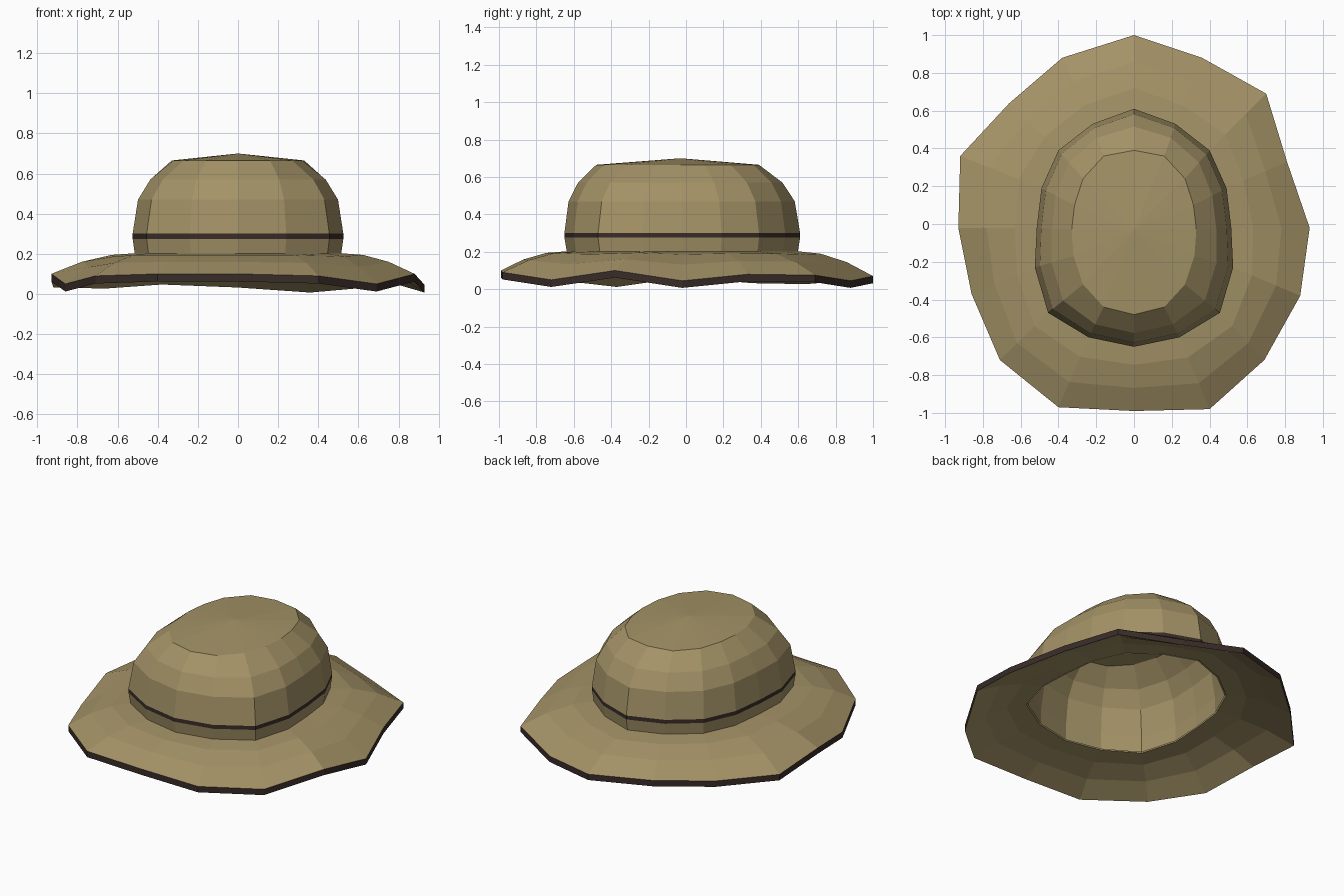
import bpy
import bmesh
from mathutils import Vector

cube = bpy.data.objects.get("Cube")
if cube:
    bpy.data.objects.remove(cube)


def make_material(name, colour):
    mat = bpy.data.materials.new(name)
    mat.use_nodes = True
    mat.diffuse_color = (*colour, 1)
    bsdf = next(n for n in mat.node_tree.nodes if n.type == 'BSDF_PRINCIPLED')
    bsdf.inputs["Base Color"].default_value = (*colour, 1)
    bsdf.inputs["Roughness"].default_value = 0.9
    return mat


tan = make_material("tan felt", (0.37, 0.29, 0.135))
brown = make_material("dark brown trim", (0.04, 0.025, 0.021))


def mirrored(half):
    """Complete a half outline, given from back to front, across x = 0."""
    return half + [(-x, y) for x, y in half[-2:0:-1]]


def blend(a, b, t):
    return [Vector(p).lerp(Vector(q), t) for p, q in zip(a, b)]


def at_height(outline, z, scale=1.0):
    return [Vector((p[0] * scale, p[1] * scale, z)) for p in outline]


def loft(name, rings, dark_rows=(), tips=None, closed=False):
    """Skin a row of rings; tips are apex points closing the first and last ring."""
    bm = bmesh.new()
    loops = [[bm.verts.new(p) for p in ring] for ring in rings]
    pairs = list(zip(loops, loops[1:]))
    if closed:
        pairs.append((loops[-1], loops[0]))
    count = len(loops[0])
    for row, (a, b) in enumerate(pairs):
        for i in range(count):
            j = (i + 1) % count
            face = bm.faces.new((a[i], a[j], b[j], b[i]))
            face.material_index = 1 if row in dark_rows else 0
    if tips:
        for loop, tip in zip((loops[0], loops[-1]), tips):
            apex = bm.verts.new(tip)
            for i in range(count):
                bm.faces.new((loop[i], loop[(i + 1) % count], apex))
    bmesh.ops.recalc_face_normals(bm, faces=bm.faces)
    mesh = bpy.data.meshes.new(name)
    bm.to_mesh(mesh)
    bm.free()
    mesh.materials.append(tan)
    mesh.materials.append(brown)
    obj = bpy.data.objects.new(name, mesh)
    bpy.context.collection.objects.link(obj)
    return obj


# Outlines of the crown, at the band and at the flat top
wide = mirrored([(0, .61), (.22, .53), (.4, .39), (.49, .19), (.515, -.02),
                 (.525, -.23), (.455, -.47), (.24, -.6), (0, -.65)])
narrow = mirrored([(0, .39), (.16, .36), (.27, .24), (.315, .1), (.33, -.03),
                   (.32, -.17), (.27, -.32), (.16, -.44), (0, -.48)])

# Wavy, uneven brim edge
edge = [(0, 1, .07), (.36, .88, .045), (.7, .69, .075), (.81, .33, .08),
        (.93, -.02, .045), (.88, -.38, .1), (.69, -.72, .05), (.4, -.98, .09),
        (0, -.99, .1), (-.4, -.97, .1), (-.71, -.72, .09), (-.86, -.37, .05),
        (-.93, -.02, .1), (-.92, .36, .07), (-.66, .64, .065), (-.38, .88, .085)]

# Crown: outer wall with band, folded over the base into a hollow inside
wall = [(.2, 0), (.275, 0), (.3, 0), (.47, .13), (.57, .43), (.665, 1)]
outer = [at_height(blend(wide, narrow, t), z, .98 if z == .2 else 1)
         for z, t in wall]
inner = [at_height(blend(wide, narrow, t), z - .035, .955) for z, t in wall]
base_row = len(inner) - 1
loft("crown", inner[::-1] + outer, dark_rows=[base_row + 2],
     tips=[(0, -.03, .665), (0, -.03, .7)])

# Brim: sloping top, dark rim and hollow underside
thickness = Vector((0, 0, .038))
top = [at_height(wide, .203, .97)]
for t, z, wave in [(.28, .192, .15), (.64, .152, .5), (1, .085, 1)]:
    ring = blend(wide, [e[:2] for e in edge], t)
    top.append([Vector((p.x, p.y, z + (e[2] - .085) * wave))
                for p, e in zip(ring, edge)])
under = [[p - thickness for p in ring] for ring in top[::-1]]
loft("brim", top + under, dark_rows=[len(top) - 1], closed=True)
